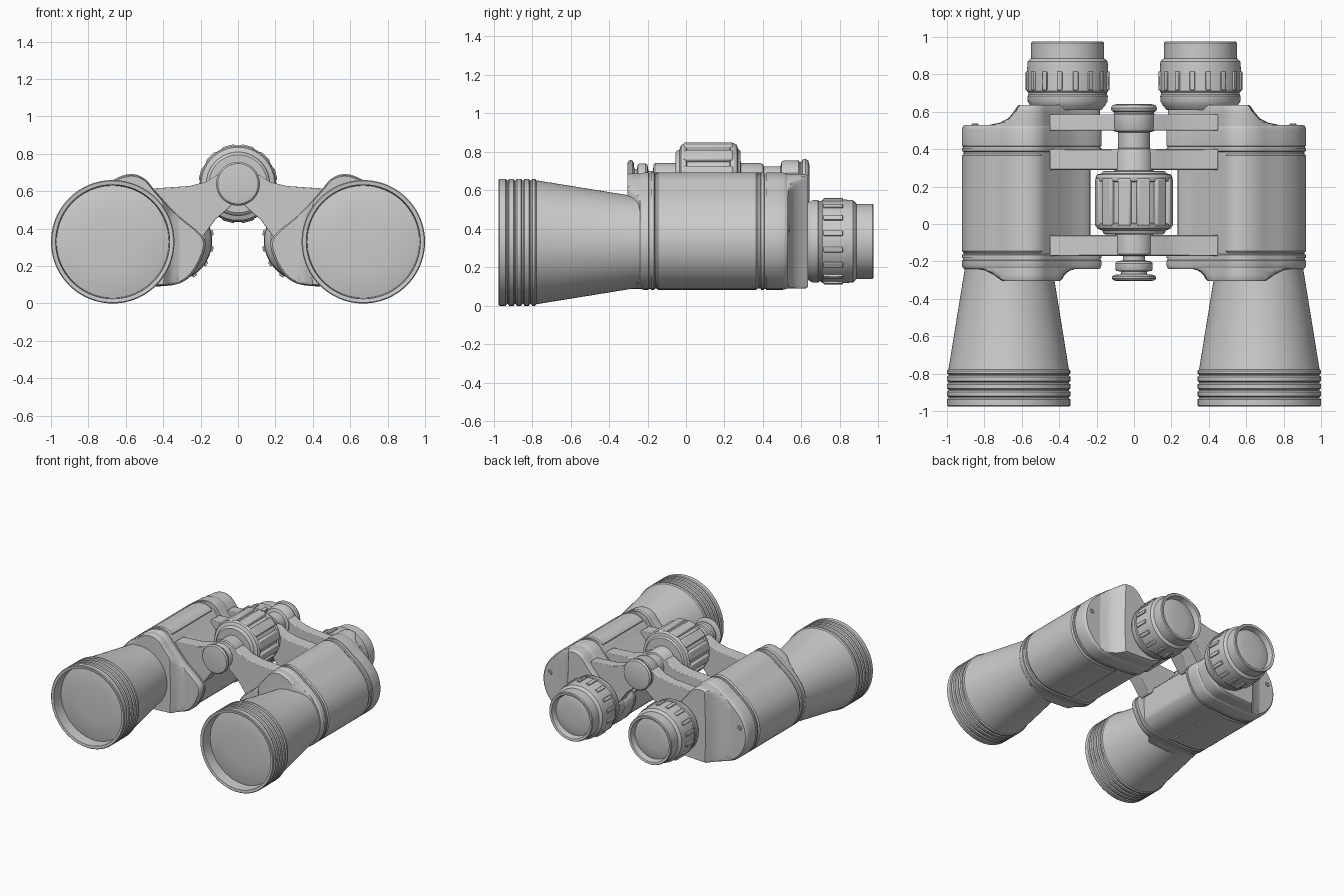
import bpy, bmesh
from math import sin, cos, pi, radians
from mathutils import Vector, Matrix

if "Cube" in bpy.data.objects:
    bpy.data.objects.remove(bpy.data.objects["Cube"])


def finish(name, bm, mirror=False, bevel=0, angle=32):
    bmesh.ops.remove_doubles(bm, verts=bm.verts, dist=0.0001)
    bmesh.ops.recalc_face_normals(bm, faces=bm.faces)
    me = bpy.data.meshes.new(name)
    bm.to_mesh(me)
    bm.free()
    me.shade_smooth()
    me.set_sharp_from_angle(angle=radians(angle))
    ob = bpy.data.objects.new(name, me)
    bpy.context.collection.objects.link(ob)
    if bevel:
        b = ob.modifiers.new("bevel", "BEVEL")
        b.width, b.segments, b.limit_method = bevel, 2, 'ANGLE'
    if mirror:
        ob.modifiers.new("mirror", "MIRROR")
    return ob


def loft(bm, rings):
    """Skin a list of equal-length point rings and cap both ends."""
    vs = [[bm.verts.new(p) for p in r] for r in rings]
    n = len(vs[0])
    for a, b in zip(vs, vs[1:]):
        for i in range(n):
            j = (i + 1) % n
            bm.faces.new((a[i], a[j], b[j], b[i]))
    bm.faces.new(vs[0])
    bm.faces.new(vs[-1])


def lathe(bm, x, z, prof, n=64):
    """Turn (radius, y) points round an axis parallel to y."""
    loft(bm, [[(x + r * cos(2 * pi * i / n), y, z + r * sin(2 * pi * i / n))
               for i in range(n)] for r, y in prof])


def ribs(bm, x, z, r, count, width, depth, y0, y1):
    """Radial blocks around an axis parallel to y."""
    for i in range(count):
        m = (Matrix.Translation((x, (y0 + y1) / 2, z))
             @ Matrix.Rotation(2 * pi * (i + 0.5) / count, 4, 'Y')
             @ Matrix.Translation((0, 0, r - depth / 2))
             @ Matrix.Diagonal((width, y1 - y0, depth, 1)))
        bmesh.ops.create_cube(bm, size=1, matrix=m)


def smooth_loop(pts, k=5):
    """Closed Catmull-Rom curve through the points."""
    p = [Vector(q) for q in pts]
    n, out = len(p), []
    for i in range(n):
        a, b, c, d = p[i - 1], p[i], p[(i + 1) % n], p[(i + 2) % n]
        for s in range(k):
            t = s / k
            out.append(0.5 * (2 * b + (c - a) * t + (2 * a - 5 * b + 4 * c - d) * t * t
                              + (3 * b - a - 3 * c + d) * t ** 3))
    return out


# Prism housing cross-section in x, z
HOUSING = smooth_loop([
    (.67, .085), (.80, .12), (.89, .215), (.92, .335), (.893, .45), (.82, .545),
    (.73, .613), (.65, .67), (.57, .692), (.50, .668), (.44, .60), (.33, .48),
    (.22, .39), (.175, .33), (.19, .25), (.245, .155), (.32, .105), (.45, .09)])


def section(y, s=1.0, lo=-9, hi=9):
    """Housing outline at y, scaled about its middle, x squeezed into lo..hi."""
    out = []
    for p in HOUSING:
        x, z = .55 + (p.x - .55) * s, .37 + (p.y - .37) * s
        if x > hi:
            x = hi + (x - hi) * .03
        if x < lo:
            x = lo - (lo - x) * .03
        out.append((x, y, z))
    return out


# Housing core, end covers and outer grip panel
bm = bmesh.new()
loft(bm, [section(-.18, .975, .235), section(.42, .975, .235)])
finish("prism_housing_core", bm, True)

bm = bmesh.new()
loft(bm, [section(-.24, .97), section(-.235, .985), section(-.222, 1), section(-.195, 1),
          section(-.193, .985), section(-.183, .985), section(-.181, 1), section(-.165, 1),
          section(-.16, .97)])
finish("housing_front_cover", bm, True)

bm = bmesh.new()
loft(bm, [section(.385, .97), section(.39, 1), section(.405, 1), section(.407, .985),
          section(.415, .985), section(.417, 1), section(.505, 1), section(.522, .985),
          section(.53, .96)])
finish("housing_back_cover", bm, True)

bm = bmesh.new()
loft(bm, [section(-.155, .975, .5), section(-.145, 1, .49), section(.365, 1, .49),
          section(.375, .975, .5)])
finish("grip_panel", bm, True)

# Raised bosses the barrel and the eyepiece grow out of
bm = bmesh.new()
loft(bm, [section(.51, .98, hi=.84), section(.53, .98, hi=.77), section(.542, .98, hi=.71),
          section(.565, .98, hi=.665), section(.60, .98, hi=.635), section(.622, .975, hi=.62),
          section(.635, .95, hi=.61)])
finish("eyepiece_boss", bm, True, angle=40)

bm = bmesh.new()
loft(bm, [section(-.305, .965, .40, .70), section(-.295, .985, .39, .715),
          section(-.27, .985, .375, .75), section(-.25, .985, .35, .79),
          section(-.238, .985, .31, .85), section(-.22, .985, .25, .88)])
finish("barrel_boss", bm, True, angle=40)

# Objective barrel with ribbed rim and recessed lens
prof = [(.15, -.905), (.24, -.898), (.30, -.885), (.305, -.972), (.325, -.975), (.33, -.97)]
for y in (-.925, -.885, -.845, -.805):
    prof += [(.33, y - .012), (.322, y - .006), (.322, y), (.33, y + .006)]
prof += [(.33, -.785), (.322, -.778), (.235, -.24), (.235, -.2)]
bm = bmesh.new()
lathe(bm, .67, .33, prof, 96)
finish("objective_barrel", bm, True)

# Eyepiece with knurled ring and lens
bm = bmesh.new()
lathe(bm, .355, .335, [
    (.08, .942), (.13, .937), (.163, .928), (.172, .972), (.178, .975), (.19, .975), (.195, .968),
    (.195, .885), (.203, .88), (.214, .868), (.217, .82), (.217, .71), (.21, .702),
    (.21, .692), (.215, .685), (.213, .655), (.20, .632), (.18, .61)])
finish("eyepiece", bm, True)

bm = bmesh.new()
ribs(bm, .355, .335, .227, 16, .028, .03, .715, .815)
finish("eyepiece_ribs", bm, True, .004)

# Cover screws
bm = bmesh.new()
for x, z in ((.85, .40), (.72, .15), (.72, .555)):
    lathe(bm, x, z, [(.006, .531), (.008, .537), (.016, .537), (.019, .533), (.019, .51)], 16)
finish("cover_screws", bm, True)

# Hinge arms and eyepiece bridge
ARM = [(.0, .70), (.11, .69), (.17, .65), (.26, .628), (.45, .615), (.45, .57), (.33, .44),
       (.21, .345), (.185, .36), (.12, .45), (.06, .50), (.0, .56)]
for name, y0, y1 in (("front_hinge_arm", -.17, -.06), ("middle_hinge_arm", .29, .40),
                     ("eyepiece_bridge", .50, .585)):
    bm = bmesh.new()
    loft(bm, [[(x, y, z) for x, z in ARM] for y in (y0, y1)])
    # open the inner face so the mirrored halves join
    inner = [f for f in bm.faces if all(abs(v.co.x) < .001 for v in f.verts)]
    bmesh.ops.delete(bm, geom=inner, context='FACES_ONLY')
    finish(name, bm, True, .005)

# Central shaft with collars and end caps
bm = bmesh.new()
lathe(bm, 0, .64, [
    (.09, -.305), (.108, -.302), (.117, -.292), (.117, -.28), (.105, -.272), (.07, -.268),
    (.07, -.255), (.095, -.25), (.10, -.24), (.10, -.21), (.092, -.20), (.06, -.195),
    (.06, -.172), (.095, -.168), (.102, -.16), (.102, .385), (.095, .40), (.085, .405),
    (.085, .49), (.108, .497), (.115, .51), (.115, .585), (.107, .592), (.107, .598),
    (.12, .605), (.124, .62), (.115, .635), (.09, .642)])
finish("hinge_shaft", bm)

# Focus wheel
bm = bmesh.new()
lathe(bm, 0, .64, [
    (.10, -.055), (.155, -.055), (.165, -.048), (.17, -.035), (.195, -.025), (.203, -.012),
    (.203, .0), (.19, .005), (.19, .225), (.203, .23), (.205, .25), (.197, .265),
    (.175, .27), (.165, .282), (.10, .285)])
finish("focus_wheel", bm)

bm = bmesh.new()
ribs(bm, 0, .64, .21, 12, .072, .05, -.012, .245)
finish("focus_wheel_grips", bm, False, .01)
